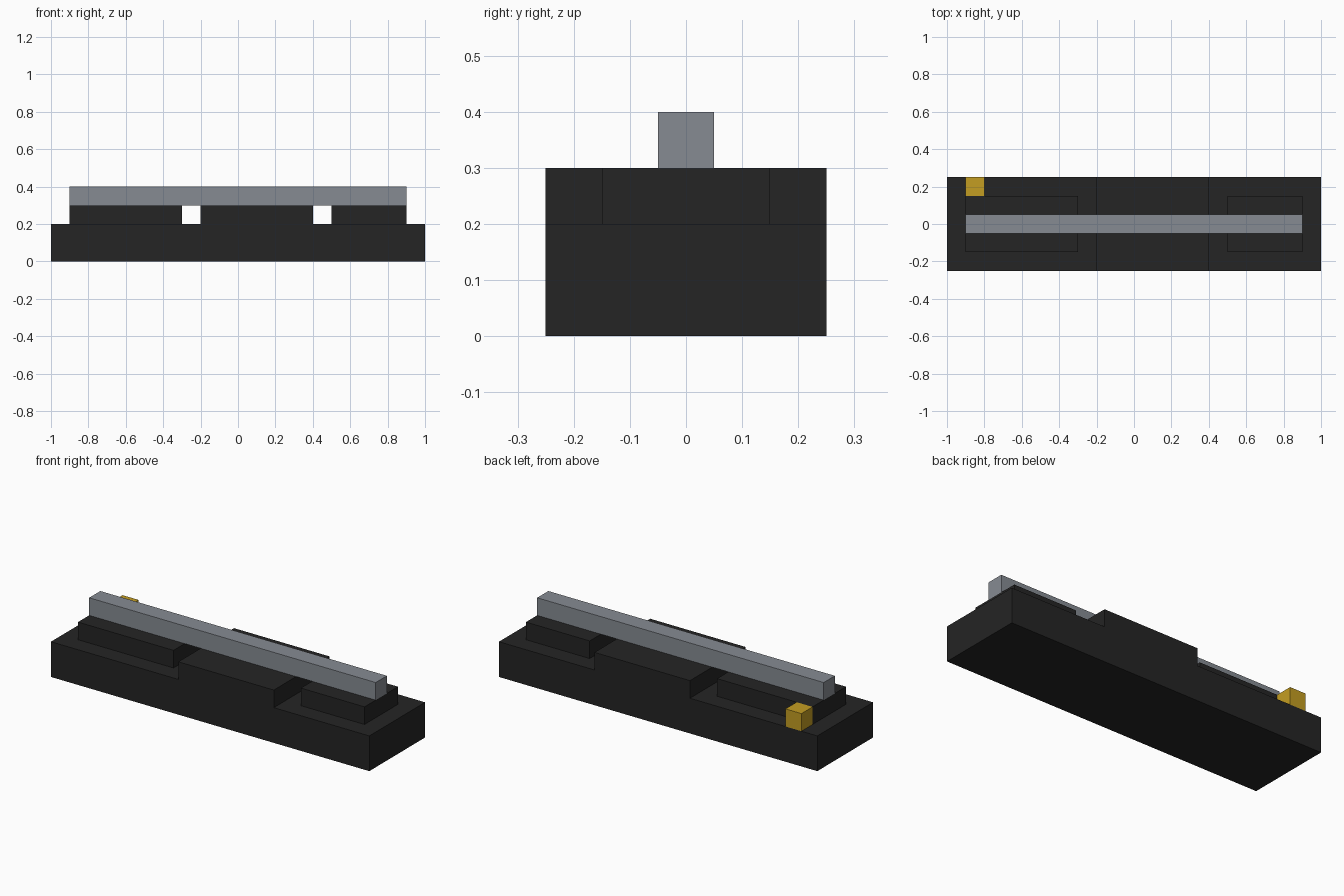
import bpy

cube = bpy.data.objects.get("Cube")
if cube:
    bpy.data.objects.remove(cube, do_unlink=True)


def material(name, rgb):
    mat = bpy.data.materials.new(name)
    mat.use_nodes = True
    mat.diffuse_color = (*rgb, 1)
    mat.node_tree.nodes["Principled BSDF"].inputs["Base Color"].default_value = (*rgb, 1)
    return mat


def box(name, x, y, z, mat):
    """Box spanning the given (low, high) ranges."""
    spans = (x, y, z)
    bpy.ops.mesh.primitive_cube_add(size=1, location=[(a + b) / 2 for a, b in spans])
    obj = bpy.context.object
    obj.name = name
    obj.scale = [b - a for a, b in spans]
    bpy.ops.object.transform_apply(location=False, rotation=False, scale=True)
    obj.data.materials.append(mat)
    return obj


black = material("matte black", (0.018, 0.018, 0.018))
steel = material("steel grey", (0.24, 0.26, 0.29))
gold = material("gold", (0.55, 0.34, 0.016))

# Base slab
box("base", (-1, 1), (-0.25, 0.25), (0, 0.2), black)

# Raised blocks along the slab
deck = (0.2, 0.3)
box("right_block", (-0.9, -0.3), (-0.15, 0.15), deck, black)
box("middle_block", (-0.2, 0.4), (-0.25, 0.25), deck, black)
box("left_block", (0.5, 0.9), (-0.15, 0.15), deck, black)

# Long rail resting on the blocks
box("rail", (-0.9, 0.9), (-0.05, 0.05), (0.3, 0.4), steel)

# Small corner cube
box("corner_stud", (-0.9, -0.8), (0.15, 0.25), deck, gold)
